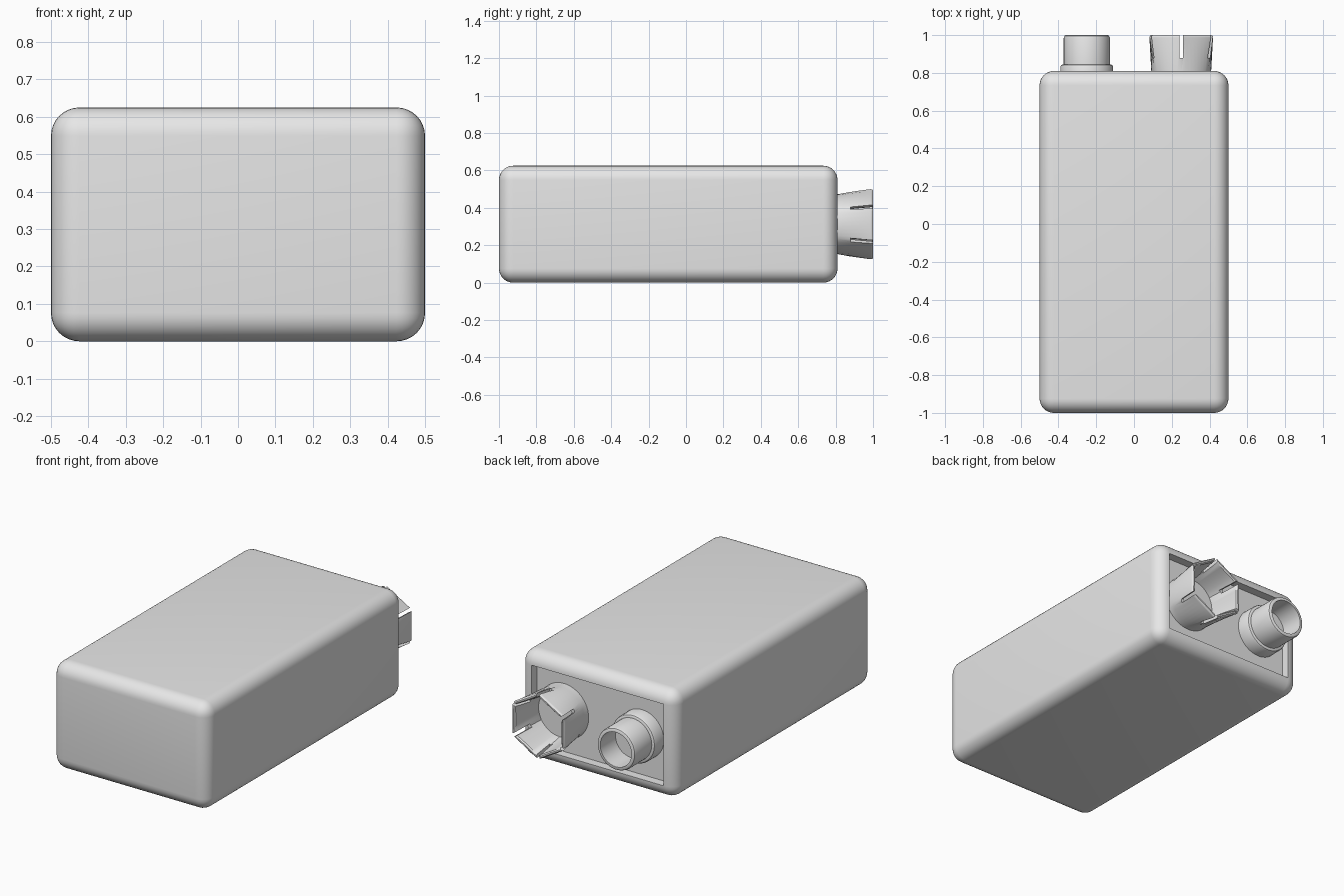
import bpy, bmesh, math
from mathutils import Vector, Matrix

if "Cube" in bpy.data.objects:
    bpy.data.objects.remove(bpy.data.objects["Cube"], do_unlink=True)

GREY = (0.8, 0.8, 0.8, 1)
grey = bpy.data.materials.new("light_grey")
grey.diffuse_color = GREY
grey.use_nodes = True
grey.node_tree.nodes["Principled BSDF"].inputs["Base Color"].default_value = GREY

MID_Z = 0.3125
PANEL_Y = 0.76


def make_object(name, bm):
    bmesh.ops.recalc_face_normals(bm, faces=bm.faces)
    mesh = bpy.data.meshes.new(name)
    bm.to_mesh(mesh)
    bm.free()
    mesh.materials.append(grey)
    obj = bpy.data.objects.new(name, mesh)
    bpy.context.collection.objects.link(obj)
    return obj


def activate(obj):
    bpy.ops.object.select_all(action='DESELECT')
    obj.select_set(True)
    bpy.context.view_layer.objects.active = obj


def smooth(obj):
    activate(obj)
    bpy.ops.object.shade_smooth_by_angle(angle=math.radians(35))


def revolve(name, profile, x, radius=lambda r, y, a: r, steps=48):
    """Spin (radius, y) points round an axis along y, capped at both ends."""
    bm = bmesh.new()
    rings = []
    for r, y in profile:
        ring = []
        for i in range(steps):
            a = math.tau * i / steps
            d = radius(r, y, a)
            ring.append(bm.verts.new((x + d * math.cos(a), y, MID_Z + d * math.sin(a))))
        rings.append(ring)
    for low, high in zip(rings, rings[1:]):
        for i in range(steps):
            j = (i + 1) % steps
            bm.faces.new((low[i], low[j], high[j], high[i]))
    bm.faces.new(rings[0])
    bm.faces.new(rings[-1])
    return make_object(name, bm)


# Rounded case with a recessed panel in its back
bm = bmesh.new()
bmesh.ops.create_cube(bm, size=1)
bmesh.ops.scale(bm, vec=(1, 1.81, 0.625), verts=bm.verts)
bmesh.ops.translate(bm, vec=(0, -0.095, MID_Z), verts=bm.verts)
bmesh.ops.bevel(bm, geom=bm.edges[:], offset=0.076, segments=8,
                profile=0.5, affect='EDGES')
back = max(bm.faces, key=lambda f: f.calc_center_median().y)
well = bmesh.ops.extrude_discrete_faces(bm, faces=[back])["faces"][0]
bmesh.ops.translate(bm, vec=(0, PANEL_Y - 0.81, 0), verts=well.verts)
smooth(make_object("case", bm))

# Hollow round terminal with a collar
post = [(0.14, PANEL_Y), (0.14, 0.832), (0.136, 0.841), (0.128, 0.845),
        (0.122, 0.845), (0.122, 0.985), (0.118, 0.996), (0.11, 1.0),
        (0.1, 1.0), (0.1, 0.86)]
smooth(revolve("round_terminal", post, -0.25))


# Flared terminal: round at the base, six-sided at the tip
def flare(offset, y, a):
    t = min(max((y - 0.8) / 0.2, 0), 1)
    side = math.pi / 3
    local = (a + side / 2) % side - side / 2
    tip = 0.169 / math.cos(local)
    return 0.158 * (1 - t) + tip * t + offset


cup = [(0, PANEL_Y), (0, 0.8), (0, 0.987), (-0.003, 0.996), (-0.008, 1.0),
       (-0.016, 1.0), (-0.022, 0.993), (-0.022, 0.8)]
socket = revolve("flared_terminal", cup, 0.25, flare)

# Slots through the corners split the tip into six petals
bm = bmesh.new()
for k in range(6):
    turn = Matrix.Rotation(math.radians(30 + 60 * k), 4, 'Y')
    place = Matrix.Translation((0.25, 0.95, MID_Z)) @ turn
    shape = Matrix.Translation((0.17, 0, 0)) @ Matrix.Diagonal((0.16, 0.14, 0.02, 1))
    bmesh.ops.create_cube(bm, size=1, matrix=place @ shape)
cutter = make_object("slot_cutter", bm)
cutter.hide_render = True
mod = socket.modifiers.new("slots", 'BOOLEAN')
mod.operation = 'DIFFERENCE'
mod.solver = 'EXACT'
mod.object = cutter
activate(socket)
bpy.ops.object.modifier_apply(modifier=mod.name)
bpy.data.objects.remove(cutter, do_unlink=True)
smooth(socket)
